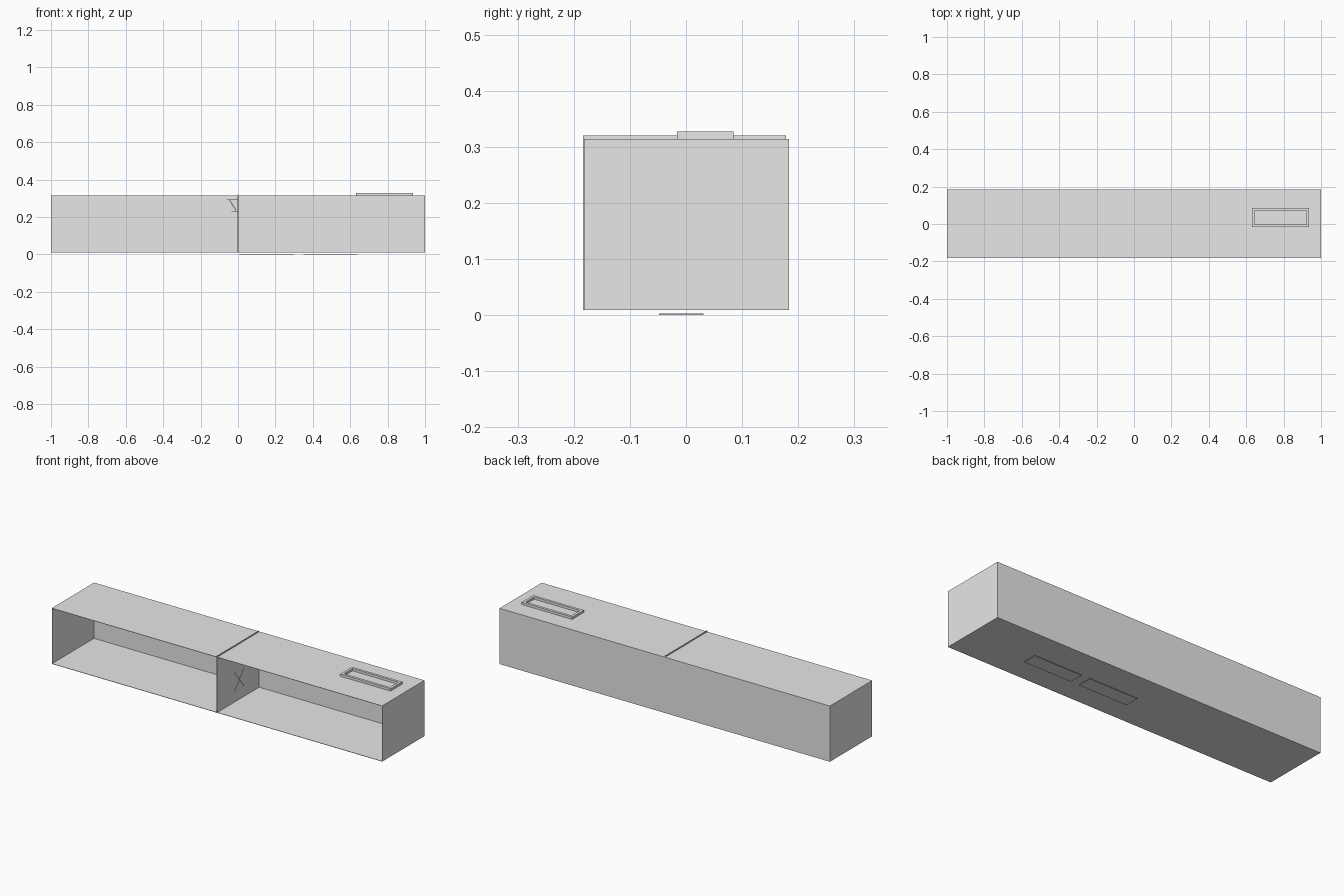
import bpy
import bmesh
from math import atan2, hypot
from mathutils import Matrix, Vector

cube = bpy.data.objects.get("Cube")
if cube:
    bpy.data.objects.remove(cube, do_unlink=True)

grey = bpy.data.materials.new("light_grey")
grey.use_nodes = True
GREY = (0.8, 0.8, 0.8, 1)
grey.diffuse_color = GREY
grey.node_tree.nodes["Principled BSDF"].inputs["Base Color"].default_value = GREY


def finish(name, bm):
    mesh = bpy.data.meshes.new(name)
    bm.to_mesh(mesh)
    bm.free()
    mesh.materials.append(grey)
    obj = bpy.data.objects.new(name, mesh)
    bpy.context.collection.objects.link(obj)
    return obj


def box(name, x, y, z):
    """Box between the given (low, high) limits on each axis."""
    bm = bmesh.new()
    size = [b - a for a, b in (x, y, z)]
    centre = [(a + b) / 2 for a, b in (x, y, z)]
    bmesh.ops.create_cube(bm, size=1, matrix=Matrix.Translation(centre) @ Matrix.Diagonal((*size, 1)))
    return finish(name, bm)


def bar(name, a, b, thick):
    """Slim square bar from point a to point b."""
    a, b = Vector(a), Vector(b)
    d = b - a
    bm = bmesh.new()
    turn = d.to_track_quat("Z", "Y").to_matrix().to_4x4()
    bmesh.ops.create_cube(bm, size=1, matrix=Matrix.Translation((a + b) / 2) @ turn
                          @ Matrix.Diagonal((thick, thick, d.length, 1)))
    return finish(name, bm)


# Open-fronted case made of thin panels
T = 0.002
FRONT, BACK = -0.182, 0.184
LOW, HIGH = 0.009, 0.314
box("bottom_panel", (-1, 1), (FRONT, BACK), (LOW, LOW + T))
box("top_panel", (-1, 1), (FRONT, 0.18), (HIGH - T, HIGH))
box("back_panel", (-1, 1), (0.18, BACK), (LOW, HIGH))
box("right_end_panel", (-1, T - 1), (FRONT, 0.18), (LOW, HIGH))
box("left_end_panel", (1 - T, 1), (FRONT, 0.18), (LOW, HIGH))

# Central divider, standing slightly proud of the top and front
box("divider", (-0.002, 0.002), (-0.184, 0.178), (LOW, 0.32))

# Raised rectangular rim on the top
X0, X1, Y0, Y1, RIM = 0.63, 0.935, -0.016, 0.085, 0.014
for name, x, y in (
    ("front_rim", (X0, X1), (Y0, Y0 + RIM)),
    ("back_rim", (X0, X1), (Y1 - RIM, Y1)),
    ("right_rim", (X0, X0 + RIM), (Y0 + RIM, Y1 - RIM)),
    ("left_rim", (X1 - RIM, X1), (Y0 + RIM, Y1 - RIM)),
):
    box(name, x, y, (HIGH, 0.327))

# Two thin plates just under the bottom
for name, x in (("inner_foot_plate", (0.005, 0.3)), ("outer_foot_plate", (0.35, 0.64))):
    box(name, x, (-0.048, 0.031), (0, 0.003))

# Crossed strips on one face of the divider
bar("crossed_strip_a", (0.002, -0.03, 0.07), (0.002, 0.05, 0.17), 0.004)
bar("crossed_strip_b", (0.002, 0.05, 0.07), (0.002, -0.03, 0.17), 0.004)

# Small wire bracket on the other face
bar("bracket_arm", (-0.06, 0, 0.295), (0, 0, 0.295), 0.004)
bar("bracket_brace", (-0.045, 0, 0.29), (-0.01, 0, 0.235), 0.004)
bar("bracket_foot", (-0.035, 0, 0.23), (0, 0, 0.23), 0.004)
